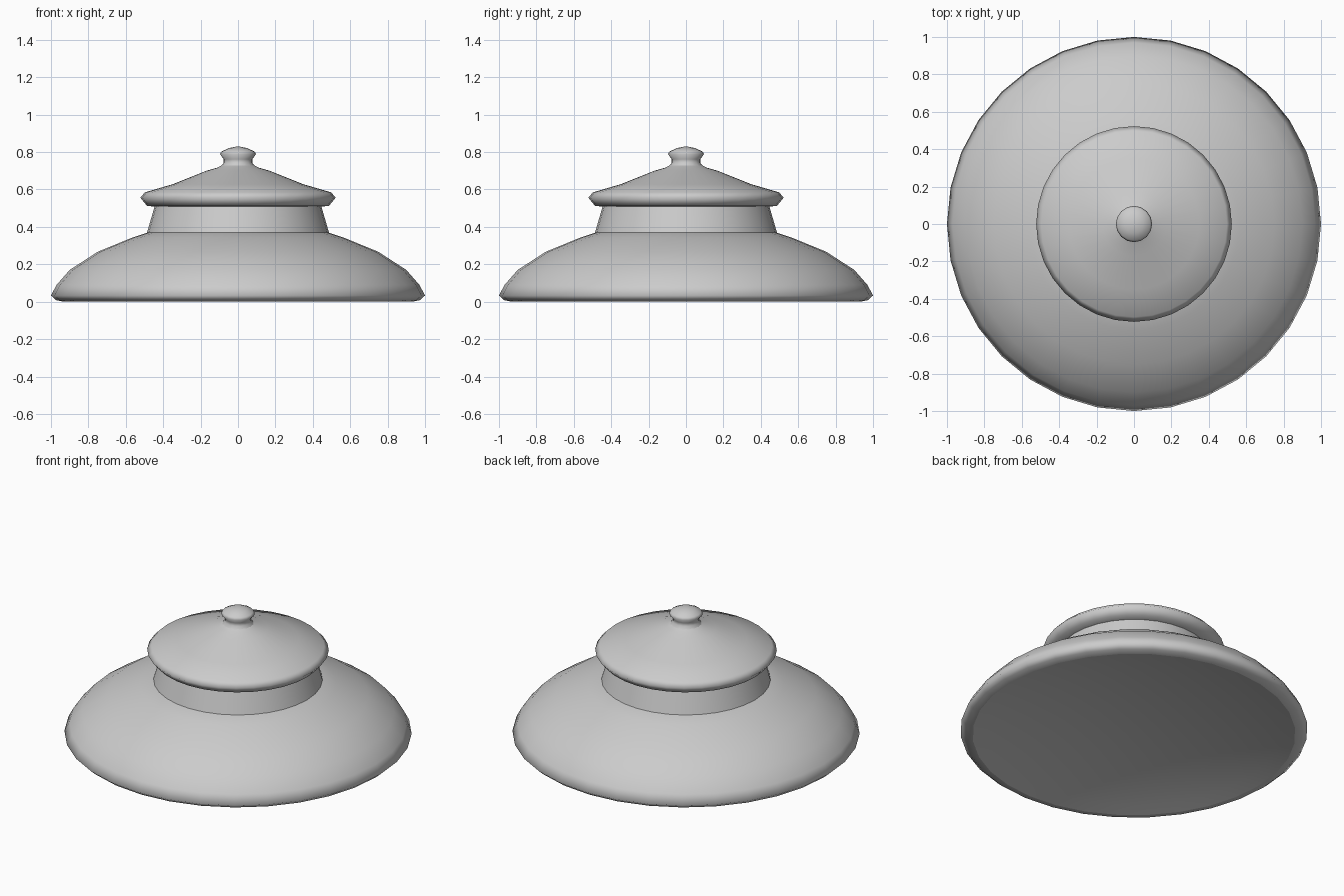
import bpy, bmesh, math

if "Cube" in bpy.data.objects:
    bpy.data.objects.remove(bpy.data.objects["Cube"])


def lathe(name, profile, sides):
    """Revolve an (r, z) profile, running from bottom to top, into a smooth shell."""
    bm = bmesh.new()
    rings = []
    for r, z in profile:
        count = sides if r else 1
        rings.append([bm.verts.new((r * math.cos(2 * math.pi * i / sides),
                                    r * math.sin(2 * math.pi * i / sides), z))
                      for i in range(count)])
    for a, b in zip(rings, rings[1:]):
        for i in range(sides):
            j = (i + 1) % sides
            if len(a) == 1:
                bm.faces.new((a[0], b[j], b[i]))
            elif len(b) == 1:
                bm.faces.new((a[i], a[j], b[0]))
            else:
                bm.faces.new((a[i], a[j], b[j], b[i]))
    for f in bm.faces:
        f.smooth = True
    mesh = bpy.data.meshes.new(name)
    bm.to_mesh(mesh)
    bm.free()
    obj = bpy.data.objects.new(name, mesh)
    bpy.context.collection.objects.link(obj)
    return obj


# Shallow concave underside
lathe("underside", [(0, 0.12)] + [(r, 0.12 * (1 - (r / 0.93) ** 2))
                                  for r in (0.2, 0.4, 0.6, 0.75, 0.85)] + [(0.93, 0)], 32)

# Domed body with a rolled lip
lathe("body", [(0.93, 0), (0.972, 0.008), (1.0, 0.033), (0.97, 0.09),
               (0.90, 0.17), (0.75, 0.267), (0.565, 0.343),
               (0.487, 0.369), (0.46, 0.372)], 32)

# Tapered neck
lathe("neck", [(0.487, 0.368), (0.466, 0.44), (0.445, 0.512)], 32)

# Lid with rounded rim and shallow cone top
lathe("lid", [(0.43, 0.506), (0.487, 0.513), (0.523, 0.557), (0.497, 0.585),
              (0.35, 0.628), (0.17, 0.70), (0.11, 0.717), (0.075, 0.735)], 32)

# Knob on top of the lid
lathe("knob", [(0.095, 0.722), (0.077, 0.742), (0.077, 0.762), (0.097, 0.79),
               (0.088, 0.803), (0.05, 0.821), (0, 0.831)], 16)
